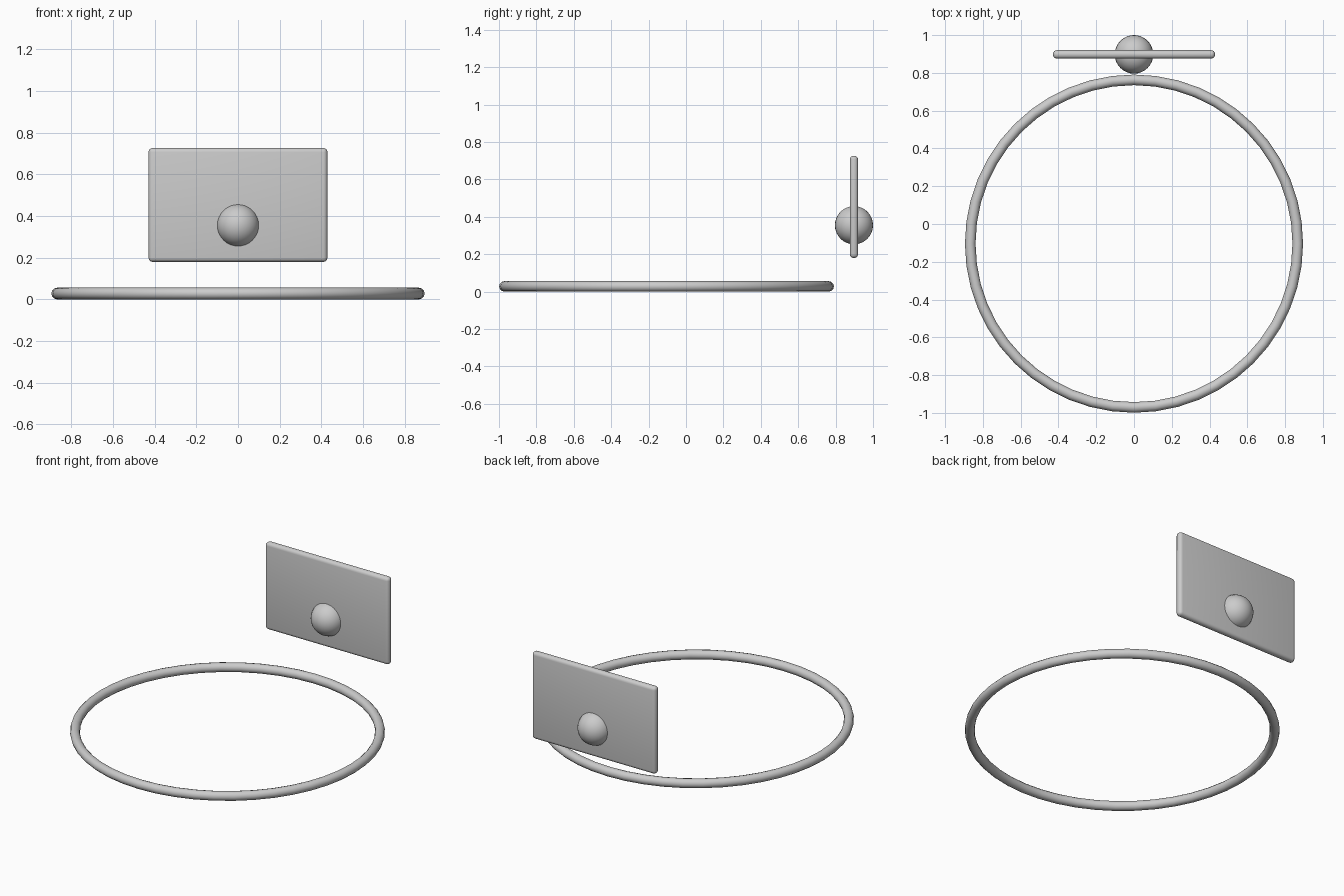
import bpy
import math

if "Cube" in bpy.data.objects:
    bpy.data.objects.remove(bpy.data.objects["Cube"])

grey = bpy.data.materials.new("plain grey")
grey.diffuse_color = (0.6, 0.6, 0.6, 1)
grey.use_nodes = True
grey.node_tree.nodes["Principled BSDF"].inputs["Base Color"].default_value = grey.diffuse_color


def finish(name):
    """Name the active object, colour it and shade it smooth."""
    ob = bpy.context.object
    ob.name = name
    ob.data.materials.append(grey)
    bpy.ops.object.shade_smooth_by_angle(angle=math.radians(40))
    return ob


# Hoop lying flat on the ground
TUBE = 0.028
bpy.ops.mesh.primitive_torus_add(major_segments=48, minor_segments=12,
                                 major_radius=0.867, minor_radius=TUBE,
                                 location=(0, -0.104, TUBE))
finish("hoop")

# Upright panel with rounded edges
bpy.ops.mesh.primitive_cube_add(size=1, location=(0, 0.898, 0.453))
panel = bpy.context.object
panel.scale = (0.858, 0.044, 0.546)
bpy.ops.object.transform_apply(location=False, rotation=False, scale=True)
bevel = panel.modifiers.new("rounded edges", 'BEVEL')
bevel.width = 0.02
bevel.segments = 4
bpy.ops.object.modifier_apply(modifier=bevel.name)
finish("back_panel")

# Ball set through the panel
bpy.ops.mesh.primitive_uv_sphere_add(segments=32, ring_count=16, radius=0.102,
                                     location=(0, 0.898, 0.355))
finish("ball")
